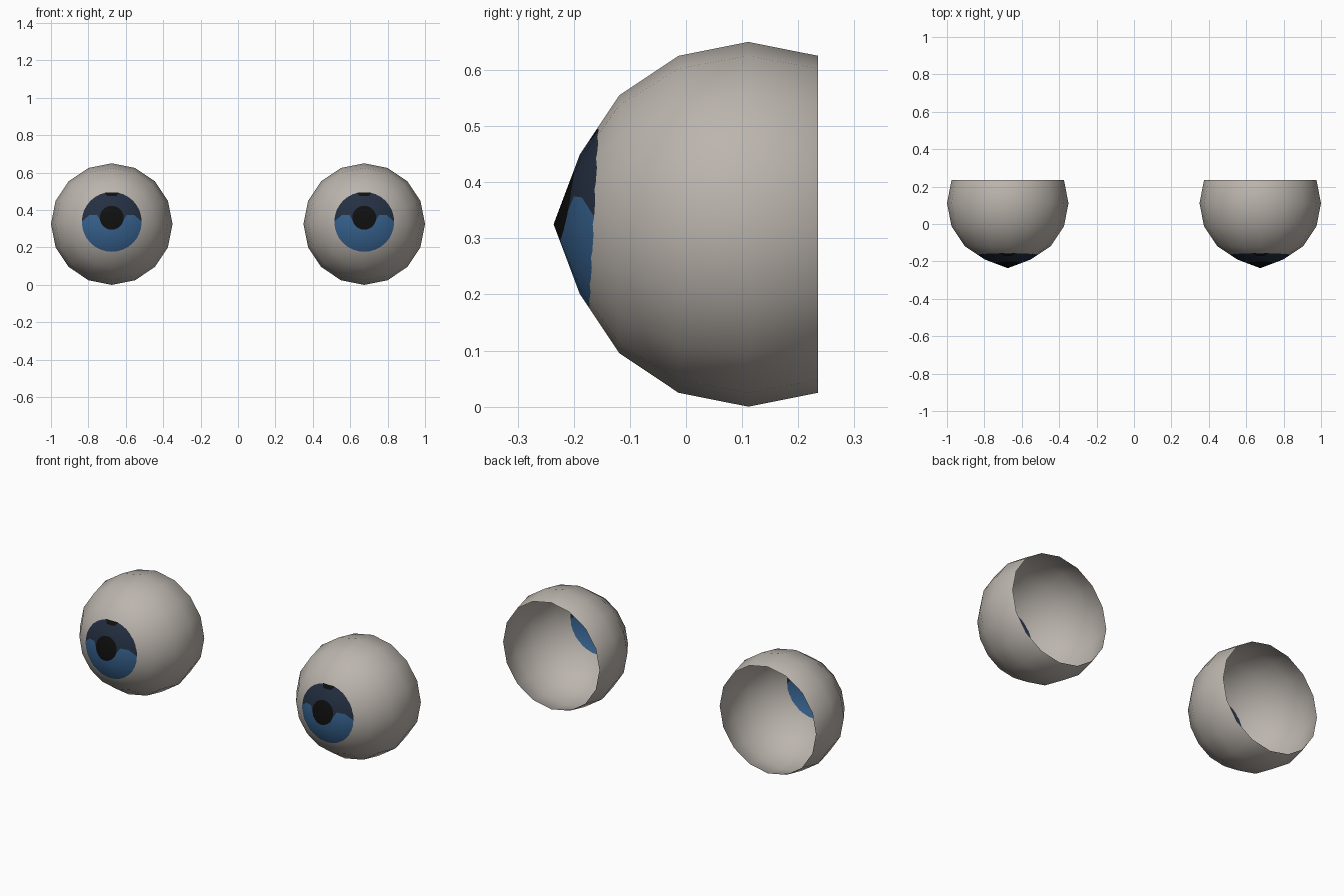
import bpy, bmesh
from math import sin, cos, tau, radians
from mathutils import Vector, Matrix

cube = bpy.data.objects.get("Cube")
if cube:
    bpy.data.objects.remove(cube, do_unlink=True)

RADIUS = 0.325
SPACING = 0.675
WHITE, NAVY, BLUE, BLACK = range(4)


def make_material(name, rgb):
    mat = bpy.data.materials.new(name)
    mat.use_nodes = True
    colour = (*rgb, 1)
    mat.diffuse_color = colour
    bsdf = mat.node_tree.nodes["Principled BSDF"]
    bsdf.inputs["Base Color"].default_value = colour
    bsdf.inputs["Roughness"].default_value = 0.7
    return mat


def circle(z, radius, sides):
    return [(radius * cos(tau * i / sides), z + radius * sin(tau * i / sides))
            for i in range(sides)]


def paint(bm, outline, index, over):
    """Cut a convex counter-clockwise (x, z) outline into the eye front and colour it."""
    planes = []

    def inside():
        found = []
        for f in bm.faces:
            c = f.calc_center_median()
            if (c.y < -0.225 and f.material_index in over
                    and all((c - p).dot(n) < 0 for p, n in planes)):
                found.append(f)
        return found

    for (x0, z0), (x1, z1) in zip(outline, outline[1:] + outline[:1]):
        point = Vector((x0, 0, z0))
        normal = Vector((z1 - z0, 0, x0 - x1)).normalized()
        faces = inside()
        geom = set(faces)
        for f in faces:
            geom.update(f.edges)
            geom.update(f.verts)
        bmesh.ops.bisect_plane(bm, geom=list(geom), dist=1e-5,
                               plane_co=point, plane_no=normal)
        planes.append((point, normal))
    for f in inside():
        f.material_index = index


# Eyeball: low-poly sphere with its pole forward, open at the back
bm = bmesh.new()
bmesh.ops.create_uvsphere(bm, u_segments=16, v_segments=8, radius=RADIUS,
                          matrix=Matrix.Rotation(radians(90), 4, 'X'))
bmesh.ops.delete(bm, geom=[v for v in bm.verts if v.co.y > 0.2], context='VERTS')
min(bm.verts, key=lambda v: v.co.y).co.y = -0.347

# Iris, with a dark upper half and a wavy lighter lower half
iris = [(x, min(z, 0.17)) for x, z in circle(0.012, 0.16, 32)]
paint(bm, iris, NAVY, {WHITE})
wave = [(-0.17, 0.005), (-0.12, 0.048), (-0.08, 0.05), (-0.045, -0.008)]
wave += [(-x, z) for x, z in reversed(wave)]
for (x0, z0), (x1, z1) in zip(wave, wave[1:]):
    paint(bm, [(x0, -0.2), (x1, -0.2), (x1, z1), (x0, z0)], BLUE, {NAVY})

# Pupil and the small dark mark at the top of the iris
paint(bm, circle(0.034, 0.064, 24), BLACK, {NAVY, BLUE})
paint(bm, [(-0.025, 0.15), (0.025, 0.15), (0.045, 0.18), (-0.045, 0.18)], BLACK, {NAVY})

for f in bm.faces:
    f.smooth = True
mesh = bpy.data.meshes.new("eyeball")
bm.to_mesh(mesh)
bm.free()
for name, rgb in (("eye_white", (0.50, 0.46, 0.42)),
                  ("iris_navy", (0.018, 0.029, 0.054)),
                  ("iris_blue", (0.037, 0.12, 0.27)),
                  ("pupil_black", (0.005, 0.005, 0.005))):
    mesh.materials.append(make_material(name, rgb))

# Round shading across the cut faces
mesh.normals_split_custom_set_from_vertices([v.co.normalized() for v in mesh.vertices])

# Matching pair
for name, side in (("left_eye", 1), ("right_eye", -1)):
    eye = bpy.data.objects.new(name, mesh)
    eye.location = (side * SPACING, 0.111, RADIUS)
    bpy.context.collection.objects.link(eye)
